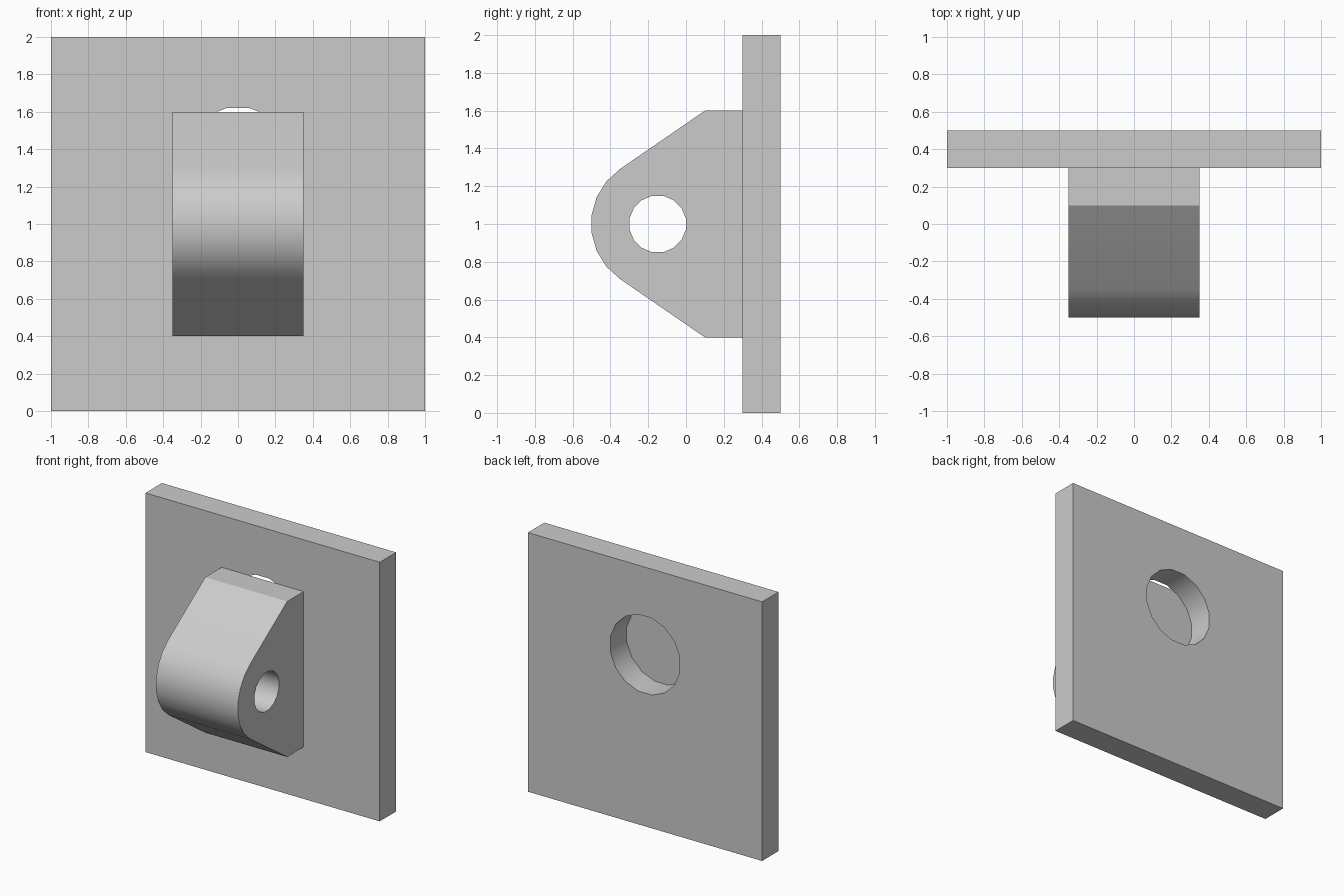
import bpy, bmesh, math
from mathutils import Matrix

cube = bpy.data.objects.get("Cube")
if cube:
    bpy.data.objects.remove(cube)

grey = bpy.data.materials.new("plain_grey")
grey.use_nodes = True
colour = (0.6, 0.6, 0.6, 1)
grey.diffuse_color = colour
grey.node_tree.nodes["Principled BSDF"].inputs["Base Color"].default_value = colour


def arc(cx, cy, r, start, end, steps):
    """Points along an arc, angles in degrees."""
    angles = [math.radians(start + (end - start) * i / steps) for i in range(steps + 1)]
    return [(cx + r * math.cos(a), cy + r * math.sin(a)) for a in angles]


def pierced_slab(name, outline, hole, depth, matrix):
    """Extrude an outline with a hole through it along local z, then place it."""
    bm = bmesh.new()
    edges = []
    for loop in (outline, hole):
        verts = [bm.verts.new((u, v, 0)) for u, v in loop]
        edges += [bm.edges.new((a, b)) for a, b in zip(verts, verts[1:] + verts[:1])]
    bmesh.ops.triangle_fill(bm, edges=edges, use_beauty=True)
    result = bmesh.ops.extrude_face_region(bm, geom=bm.faces[:], use_keep_orig=True)
    top = [g for g in result["geom"] if isinstance(g, bmesh.types.BMVert)]
    bmesh.ops.translate(bm, verts=top, vec=(0, 0, depth))
    bmesh.ops.transform(bm, matrix=matrix, verts=bm.verts[:])
    bmesh.ops.recalc_face_normals(bm, faces=bm.faces[:])
    mesh = bpy.data.meshes.new(name)
    bm.to_mesh(mesh)
    bm.free()
    mesh.materials.append(grey)
    obj = bpy.data.objects.new(name, mesh)
    bpy.context.collection.objects.link(obj)
    bpy.ops.object.select_all(action='DESELECT')
    obj.select_set(True)
    bpy.context.view_layer.objects.active = obj
    bpy.ops.object.shade_smooth_by_angle(angle=math.radians(30))
    return obj


# Square wall plate with a round hole behind the lug
plate_hole = arc(0, 1.325, 0.302, 11.25, 348.75, 15)
pierced_slab("wall_plate", [(-1, 0), (1, 0), (1, 2), (-1, 2)], plate_hole, 0.2,
             Matrix(((1, 0, 0, 0), (0, 0, 1, 0.3), (0, 1, 0, 0), (0, 0, 0, 1))))

# Lug with a rounded nose and a cross hole for a pin
nose = arc(-0.15, 1, 0.353, 180 - 55.5, 180 + 55.5, 7)
lug_outline = [(0.3, 0.4), (0.3, 1.6), (0.1, 1.6)] + nose + [(0.1, 0.4)]
pin_hole = arc(-0.15, 1, 0.152, 11.25, 348.75, 15)
pierced_slab("lug", lug_outline, pin_hole, 0.7,
             Matrix(((0, 0, 1, -0.35), (1, 0, 0, 0), (0, 1, 0, 0), (0, 0, 0, 1))))
